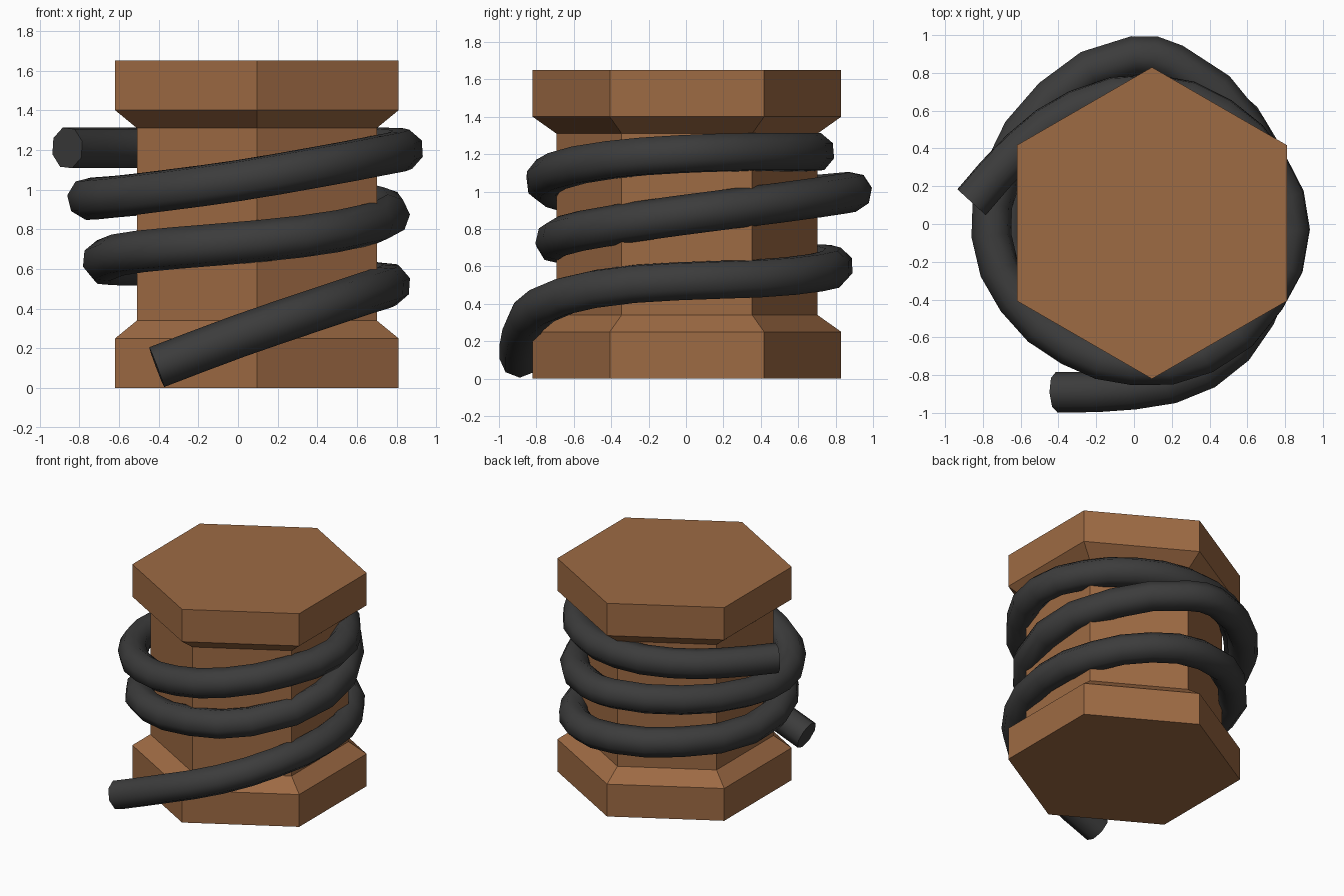
import bpy, bmesh, math

if "Cube" in bpy.data.objects:
    bpy.data.objects.remove(bpy.data.objects["Cube"])


def material(name, rgb):
    m = bpy.data.materials.new(name)
    m.diffuse_color = (*rgb, 1)
    m.use_nodes = True
    m.node_tree.nodes["Principled BSDF"].inputs["Base Color"].default_value = m.diffuse_color
    return m


wood = material("brown wood", (0.34, 0.145, 0.057))
rubber = material("dark grey cord", (0.045, 0.045, 0.045))

# Six-sided post with flared base and head, lofted from (height, radius) rings
CX, CY = 0.095, 0.005
profile = [(0, 0.825), (0.25, 0.825), (0.34, 0.698),
           (1.31, 0.698), (1.40, 0.825), (1.65, 0.825)]
bm = bmesh.new()
rings = []
for z, r in profile:
    angles = [math.radians(30 + 60 * i) for i in range(6)]
    rings.append([bm.verts.new((CX + r * math.cos(a), CY + r * math.sin(a), z)) for a in angles])
for low, high in zip(rings, rings[1:]):
    for i in range(6):
        j = (i + 1) % 6
        bm.faces.new((low[i], low[j], high[j], high[i]))
bm.faces.new(rings[0][::-1])
bm.faces.new(rings[-1])
mesh = bpy.data.meshes.new("post")
bm.to_mesh(mesh)
bm.free()
mesh.materials.append(wood)
post = bpy.data.objects.new("post", mesh)
bpy.context.collection.objects.link(post)

# Cord path: three uneven turns rising round the post
path = [
    (-0.41, -0.89, 0.105), (0.0, -0.875, 0.26), (0.38, -0.77, 0.39),
    (0.65, -0.48, 0.48), (0.765, -0.05, 0.52), (0.68, 0.38, 0.535),
    (0.42, 0.69, 0.565), (0.05, 0.79, 0.60), (-0.38, 0.61, 0.62),
    (-0.66, 0.15, 0.62), (-0.61, -0.32, 0.67), (-0.32, -0.62, 0.705),
    (0.1, -0.70, 0.74), (0.5, -0.56, 0.79), (0.76, -0.05, 0.87),
    (0.60, 0.50, 0.94), (0.21, 0.85, 0.99), (0.0, 0.89, 1.0),
    (-0.43, 0.67, 0.98), (-0.70, 0.26, 0.955), (-0.755, -0.06, 0.955),
    (-0.62, -0.40, 0.965), (-0.33, -0.65, 1.0), (0.0, -0.75, 1.045),
    (0.38, -0.69, 1.11), (0.70, -0.40, 1.17), (0.83, -0.03, 1.20),
    (0.72, 0.30, 1.21), (0.46, 0.57, 1.21), (0.1, 0.69, 1.21),
    (-0.30, 0.61, 1.21), (-0.60, 0.40, 1.21), (-0.86, 0.115, 1.21),
]
curve = bpy.data.curves.new("cord", "CURVE")
curve.dimensions = "3D"
curve.resolution_u = 2
curve.bevel_depth = 0.107
curve.bevel_resolution = 2
curve.use_fill_caps = True
spline = curve.splines.new("BEZIER")
spline.bezier_points.add(len(path) - 1)
for p, co in zip(spline.bezier_points, path):
    p.co = co
    p.handle_left_type = p.handle_right_type = "AUTO"
curve.materials.append(rubber)
cord = bpy.data.objects.new("coiled_cord", curve)
bpy.context.collection.objects.link(cord)

# Smooth the cord while keeping its cut ends crisp
bpy.ops.object.select_all(action="DESELECT")
cord.select_set(True)
bpy.context.view_layer.objects.active = cord
bpy.ops.object.convert(target="MESH")
bm = bmesh.new()
bm.from_mesh(bpy.context.object.data)
bmesh.ops.remove_doubles(bm, verts=bm.verts, dist=0.0005)
bmesh.ops.recalc_face_normals(bm, faces=bm.faces)
bm.to_mesh(bpy.context.object.data)
bm.free()
bpy.ops.object.shade_smooth_by_angle(angle=math.radians(60))
